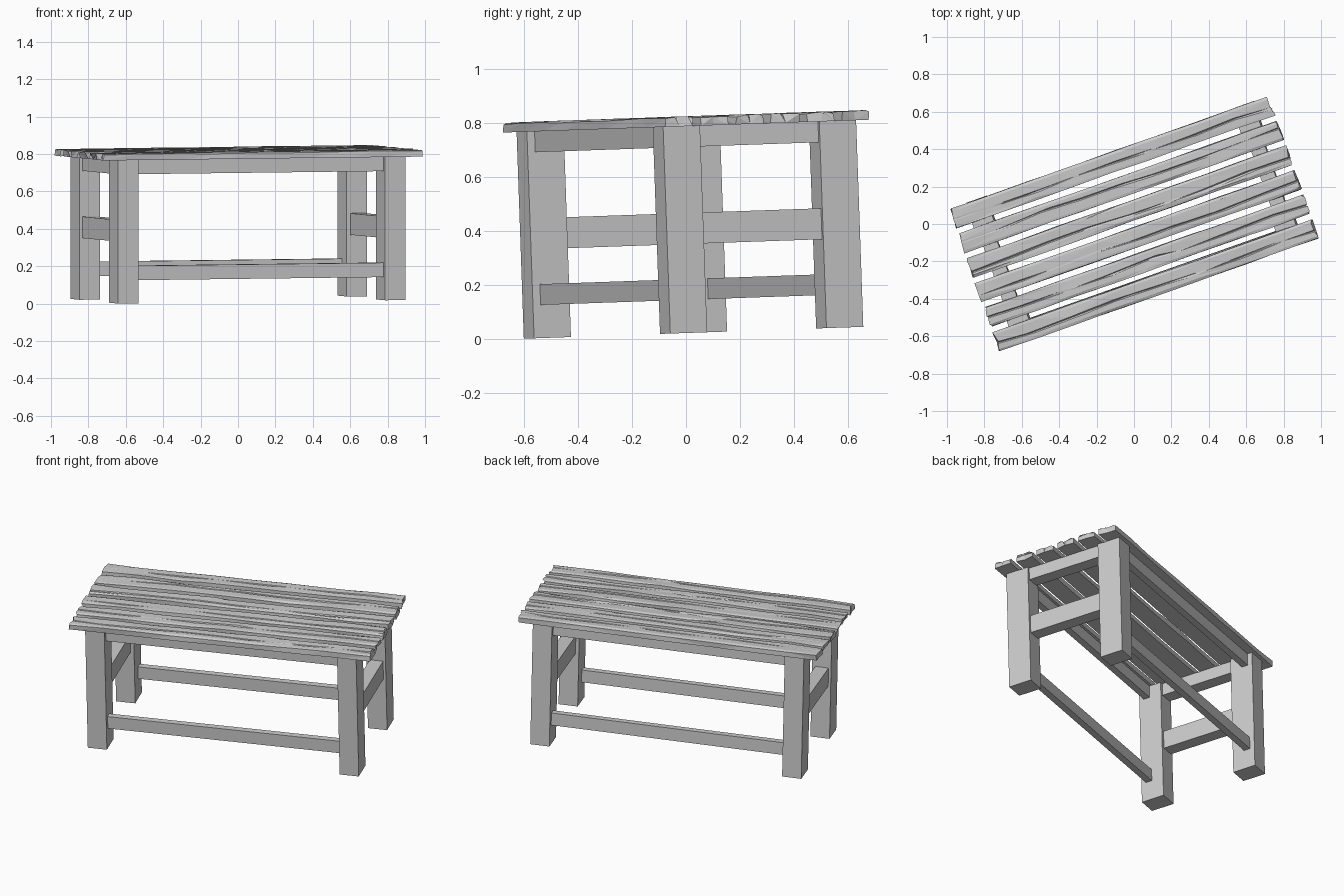
import bpy, bmesh, random
from math import radians
from mathutils import Matrix

if "Cube" in bpy.data.objects:
    bpy.data.objects.remove(bpy.data.objects["Cube"])

random.seed(4)
# whole bench is turned about z and leans slightly about x
PLACE = (Matrix.Translation((0, 0.028, 0.022)) @ Matrix.Rotation(radians(2), 4, 'X')
         @ Matrix.Rotation(radians(19.5), 4, 'Z'))


def finish(name, bm):
    bmesh.ops.recalc_face_normals(bm, faces=bm.faces)
    me = bpy.data.meshes.new(name)
    bm.to_mesh(me)
    bm.free()
    ob = bpy.data.objects.new(name, me)
    ob.matrix_world = PLACE
    bpy.context.collection.objects.link(ob)
    return ob


def box(name, x0, x1, y0, y1, z0, z1):
    bm = bmesh.new()
    bmesh.ops.create_cube(bm, size=1)
    for v in bm.verts:
        v.co = ((x0 + x1) / 2 + v.co.x * (x1 - x0),
                (y0 + y1) / 2 + v.co.y * (y1 - y0),
                (z0 + z1) / 2 + v.co.z * (z1 - z0))
    return finish(name, bm)


def plank(name, y, w):
    """Weathered board: ragged ends, worn edges and a wandering crack."""
    half, zb, zt, n = 0.91, 0.767, 0.804, 9
    crack = random.uniform(0.35, 0.65)
    # (fraction across, is_top, groove depth)
    cols = [(0, 0), (0.5, 0), (1, 0), (1, 1), (0.85, 1), (crack + 0.05, 1),
            (crack, 2), (crack - 0.05, 1), (0.15, 1), (0, 1)]
    ends = [[random.uniform(0, 0.018) for _ in cols] for _ in range(2)]
    bm = bmesh.new()
    rings = []
    for i in range(n):
        t = i / (n - 1)
        wander = random.uniform(-0.08, 0.08)
        depth = random.choice((0.0, 0.006, 0.01))
        ring = []
        for j, (f, kind) in enumerate(cols):
            x = -half + 2 * half * t
            if i == 0:
                x += ends[0][j]
            elif i == n - 1:
                x -= ends[1][j]
            else:
                x += random.uniform(-0.06, 0.06)
            ff = f + (wander if 5 <= j <= 7 else 0)
            yy = y + w * ff
            if f in (0, 1):
                yy += random.uniform(0, 0.005) * (1 if f == 0 else -1)
            z = zb if kind == 0 else zt - random.uniform(0, 0.003)
            if kind == 1 and f in (0, 1):
                z -= random.uniform(0, 0.007)
            if kind == 2:
                z -= depth
            ring.append(bm.verts.new((x, yy, z)))
        rings.append(ring)
    m = len(cols)
    for a, b in zip(rings, rings[1:]):
        for j in range(m):
            bm.faces.new((a[j], a[(j + 1) % m], b[(j + 1) % m], b[j]))
    bm.faces.new(rings[0])
    bm.faces.new(rings[-1])
    bmesh.ops.triangulate(bm, faces=bm.faces)
    return finish(name, bm)


def span(side, inner, outer):
    return sorted((side * inner, side * outer))


# legs
for sx, xn in ((-1, "left"), (1, "right")):
    for sy, yn in ((-1, "front"), (1, "back")):
        box(f"{yn}_{xn}_leg", *span(sx, 0.70, 0.815), *span(sy, 0.235, 0.38), 0, 0.767)

# long aprons and low stretchers
for s, n in ((-1, "front"), (1, "back")):
    for part, z0, z1 in (("apron", 0.69, 0.767), ("stretcher", 0.123, 0.2)):
        box(f"{n}_{part}", -0.70, 0.70, *span(s, 0.31, 0.35), z0, z1)

# end aprons and mid-height end rails
for s, n in ((-1, "left"), (1, "right")):
    for part, z0, z1 in (("end_apron", 0.69, 0.767), ("end_rail", 0.33, 0.445)):
        box(f"{n}_{part}", *span(s, 0.72, 0.80), -0.235, 0.235, z0, z1)

# six weathered top planks
W, GAP = 0.113, 0.0265
for k in range(6):
    plank(f"top_plank_{k + 1}", -0.405 + k * (W + GAP), W)
